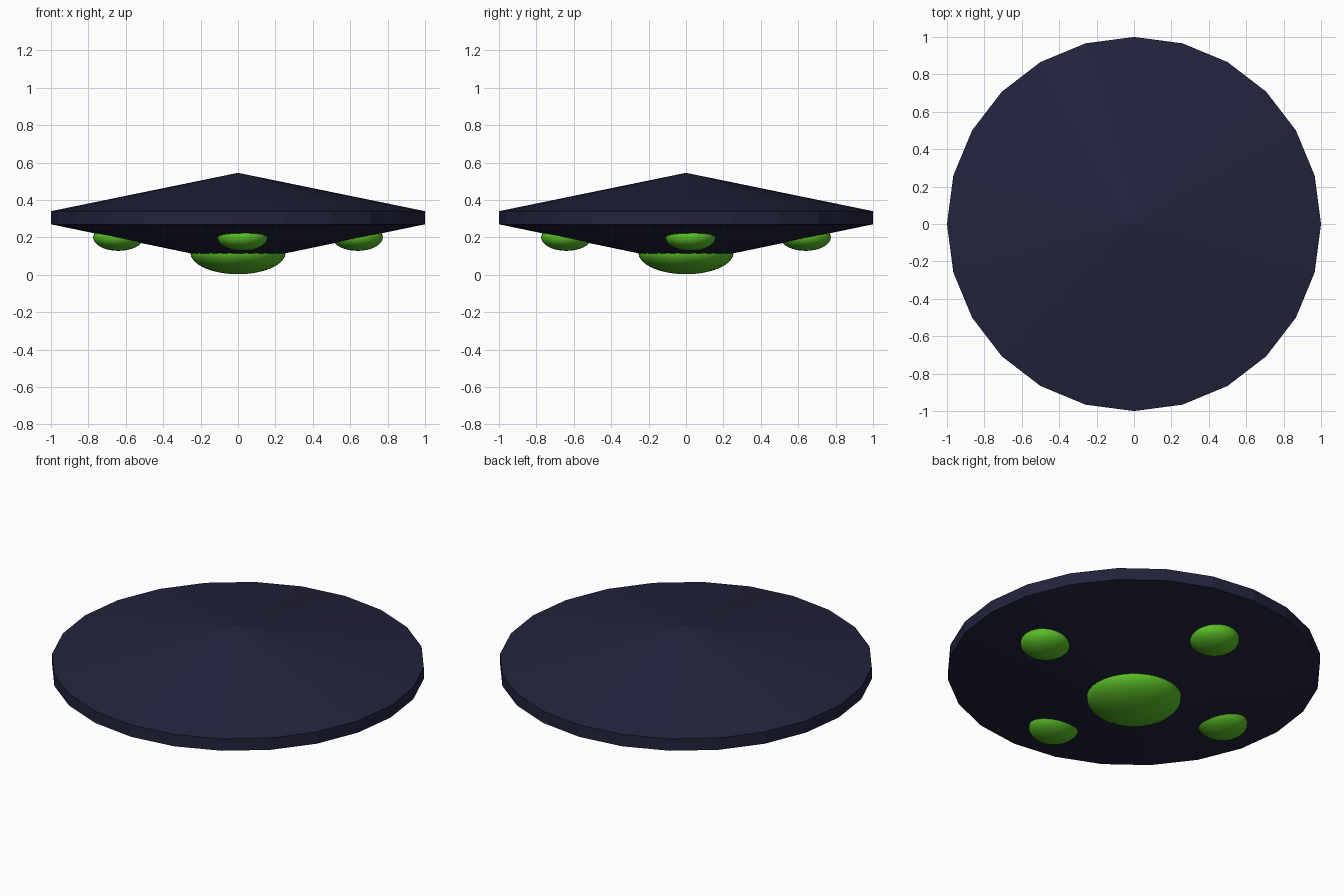
import bpy, bmesh, math

if "Cube" in bpy.data.objects:
    bpy.data.objects.remove(bpy.data.objects["Cube"])

def material(name, color):
    m = bpy.data.materials.new(name)
    m.diffuse_color = color
    m.use_nodes = True
    m.node_tree.nodes["Principled BSDF"].inputs["Base Color"].default_value = m.diffuse_color
    return m

hull_mat = material("dark_navy", (0.016, 0.017, 0.045, 1))
glow_mat = material("green", (0.10, 0.50, 0.02, 1))

# Saucer hull: 24-sided lathe with a pointed top and flat belly
SIDES = 24
bm = bmesh.new()
rings = []
for r, z in [(0.255, 0.115), (1.0, 0.27), (1.0, 0.34)]:
    rings.append([bm.verts.new((r * math.cos(2 * math.pi * i / SIDES),
                                r * math.sin(2 * math.pi * i / SIDES), z))
                  for i in range(SIDES)])
apex = bm.verts.new((0, 0, 0.545))
bm.faces.new(rings[0][::-1])
for i in range(SIDES):
    j = (i + 1) % SIDES
    for low, high in zip(rings, rings[1:]):
        bm.faces.new((low[i], low[j], high[j], high[i]))
    bm.faces.new((rings[-1][i], rings[-1][j], apex))
mesh = bpy.data.meshes.new("saucer_hull")
bm.to_mesh(mesh)
bm.free()
hull = bpy.data.objects.new("saucer_hull", mesh)
bpy.context.collection.objects.link(hull)
mesh.materials.append(hull_mat)

def pod(name, loc, radius, height):
    bpy.ops.mesh.primitive_uv_sphere_add(segments=32, ring_count=16, radius=1, location=loc)
    ob = bpy.context.object
    ob.name = name
    ob.scale = (radius, radius, height)
    bpy.ops.object.shade_smooth()
    ob.data.materials.append(glow_mat)

# Large central belly pod
pod("centre_pod", (0, 0, 0.118), 0.255, 0.115)

# Four small pods around it, turned slightly off the axes
for k in range(4):
    a = math.radians(2.2 + 90 * k)
    pod(f"small_pod_{k + 1}", (0.64 * math.cos(a), 0.64 * math.sin(a), 0.20), 0.135, 0.072)
